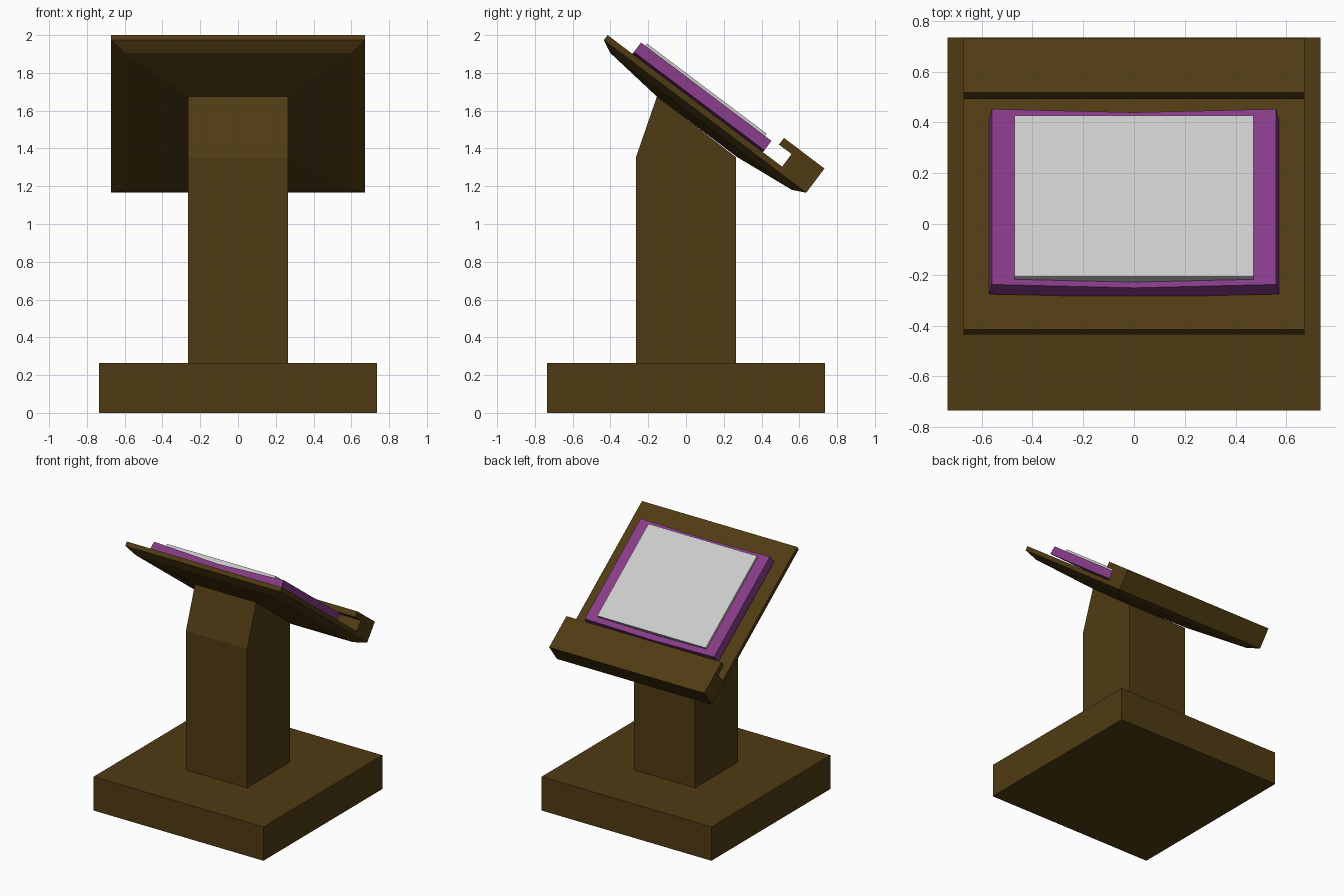
import bpy, bmesh, math
from mathutils import Matrix, Vector

if "Cube" in bpy.data.objects:
    bpy.data.objects.remove(bpy.data.objects["Cube"])

TILT = math.radians(-37)
# Sloped frame: x across, y down the slope, z out of the reading surface
SLOPE = Matrix.Translation((0, -0.415, 2.0)) @ Matrix.Rotation(TILT, 4, 'X')


def material(name, rgb):
    m = bpy.data.materials.new(name)
    m.diffuse_color = (*rgb, 1)
    m.use_nodes = True
    m.node_tree.nodes["Principled BSDF"].inputs["Base Color"].default_value = m.diffuse_color
    return m


WOOD = material("dark_wood", (0.08, 0.044, 0.0065))
PURPLE = material("purple_cover", (0.24, 0.044, 0.24))


def loft(name, rings, mat=None, frame=Matrix()):
    """Join rings of points with side faces and cap both ends."""
    bm = bmesh.new()
    vs = [[bm.verts.new(frame @ Vector(p)) for p in ring] for ring in rings]
    for a, b in zip(vs, vs[1:]):
        for i in range(len(a)):
            j = (i + 1) % len(a)
            bm.faces.new((a[i], a[j], b[j], b[i]))
    bm.faces.new(vs[0][::-1])
    bm.faces.new(vs[-1])
    bmesh.ops.recalc_face_normals(bm, faces=bm.faces)
    me = bpy.data.meshes.new(name)
    bm.to_mesh(me)
    bm.free()
    ob = bpy.data.objects.new(name, me)
    bpy.context.collection.objects.link(ob)
    if mat:
        me.materials.append(mat)
    return ob


def across(profile, half):
    """Two copies of a side profile at -x and +x."""
    return [[(x, a, b) for a, b in profile] for x in (-half, half)]


def rect(hx, y0, y1, z):
    return [(-hx, y0, z), (hx, y0, z), (hx, y1, z), (-hx, y1, z)]


# Base slab and column with a wedge top
loft("base", [rect(0.735, -0.735, 0.735, z) for z in (0, 0.265)], WOOD)
loft("column", across([(-0.265, 0.265), (0.265, 0.265), (0.265, 1.353),
                       (-0.153, 1.677), (-0.265, 1.353)], 0.265), WOOD)

# Reading board with its hooked lip
loft("reading_board", across([(0, -0.033), (0, 0), (1.157, 0), (1.157, 0.083),
                              (1.073, 0.083), (1.073, 0.127),
                              (1.342, 0.127), (1.342, -0.033)], 0.672), WOOD, SLOPE)

# Stepped taper under the board, down to the column
loft("board_underside", [rect(0.672, 0, 1.342, -0.033),
                         rect(0.603, 0.069, 1.273, -0.067),
                         rect(0.265, 0.404, 0.937, -0.103)], WOOD, SLOPE)

# Open book: shallow V cover and a block of pages
cover = [(-0.57, 0.012), (0, -0.01), (0.57, 0.012),
         (0.56, 0.075), (0, 0.053), (-0.56, 0.075)]
loft("book_cover", [[(x, u, n) for x, n in cover] for u in (0.165, 1.03)], PURPLE, SLOPE)
loft("book_pages", [rect(0.47, 0.193, 0.987, n) for n in (0.045, 0.09)], None, SLOPE)
